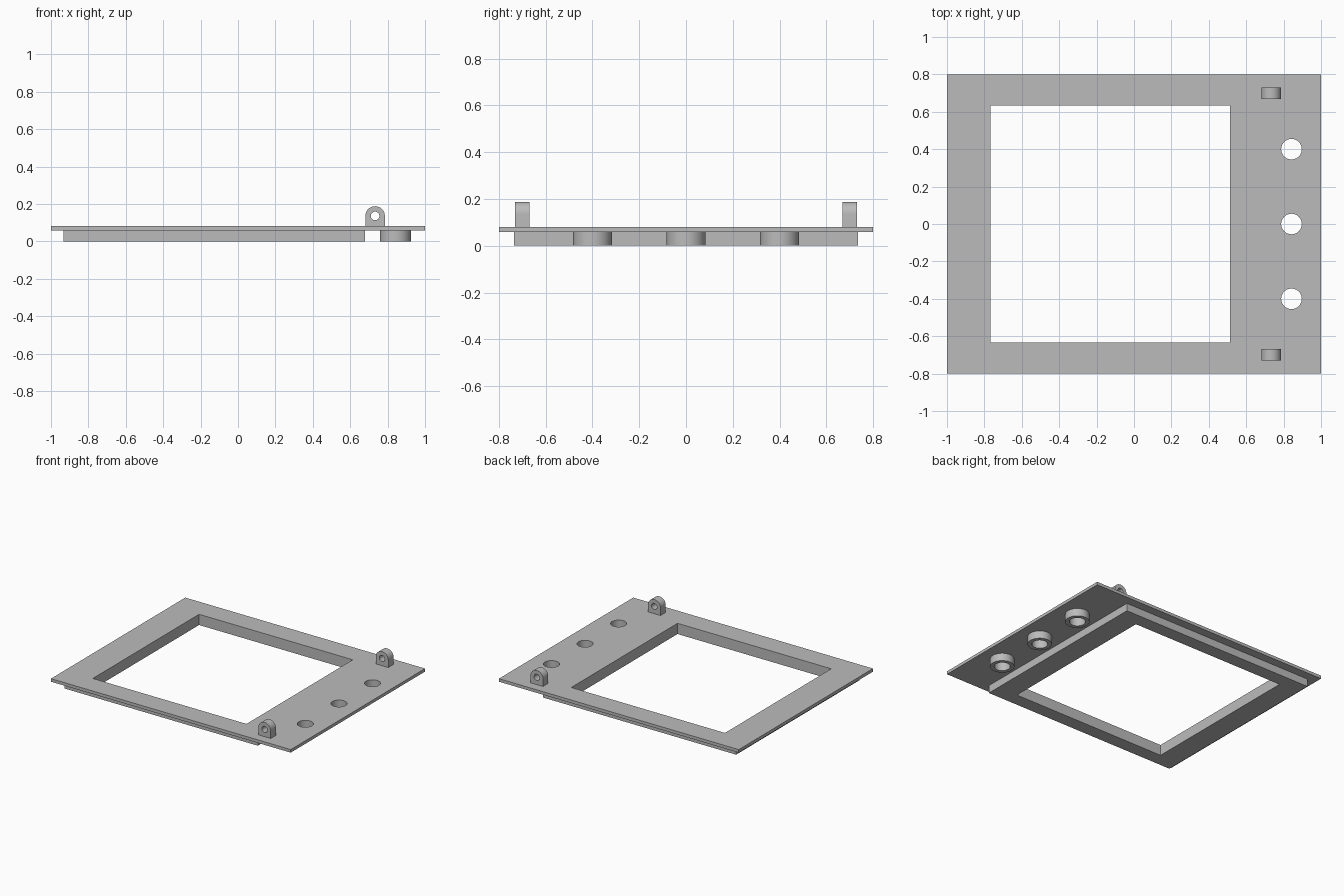
import bpy
import bmesh
from math import sin, cos, pi, radians
from mathutils import Matrix

cube = bpy.data.objects.get("Cube")
if cube:
    bpy.data.objects.remove(cube, do_unlink=True)

grey = bpy.data.materials.new("light grey")
grey.use_nodes = True
colour = (0.5, 0.5, 0.5, 1)
grey.diffuse_color = colour
grey.node_tree.nodes["Principled BSDF"].inputs["Base Color"].default_value = colour


def rect(x0, x1, y):
    return [(x0, -y), (x1, -y), (x1, y), (x0, y)]


def arc(cx, cy, r, sweep=2 * pi, steps=48):
    count = steps if sweep == 2 * pi else steps + 1
    return [(cx + r * cos(sweep * i / steps), cy + r * sin(sweep * i / steps))
            for i in range(count)]


def slab(name, loops, thickness, matrix):
    """Extrude an outline with holes, centred on its own plane, then place it."""
    curve = bpy.data.curves.new(name + "_outline", 'CURVE')
    curve.dimensions = '2D'
    curve.fill_mode = 'BOTH'
    curve.extrude = thickness / 2
    for loop in loops:
        spline = curve.splines.new('POLY')
        spline.points.add(len(loop) - 1)
        for point, (x, y) in zip(spline.points, loop):
            point.co = (x, y, 0, 1)
        spline.use_cyclic_u = True
    helper = bpy.data.objects.new(name + "_outline", curve)
    bpy.context.collection.objects.link(helper)
    bpy.context.view_layer.update()
    graph = bpy.context.evaluated_depsgraph_get()
    mesh = bpy.data.meshes.new_from_object(helper.evaluated_get(graph))
    bpy.data.objects.remove(helper, do_unlink=True)

    bm = bmesh.new()
    bm.from_mesh(mesh)
    bmesh.ops.remove_doubles(bm, verts=bm.verts, dist=0.0001)
    bm.transform(matrix)
    bmesh.ops.recalc_face_normals(bm, faces=bm.faces)
    bm.to_mesh(mesh)
    bm.free()
    mesh.name = name
    mesh.materials.clear()
    mesh.materials.append(grey)
    obj = bpy.data.objects.new(name, mesh)
    bpy.context.collection.objects.link(obj)
    bpy.ops.object.select_all(action='DESELECT')
    obj.select_set(True)
    bpy.context.view_layer.objects.active = obj
    bpy.ops.object.shade_smooth_by_angle(angle=radians(30))
    return obj


def flat(name, loops, z0, z1):
    return slab(name, loops, z1 - z0, Matrix.Translation((0, 0, (z0 + z1) / 2)))


PLATE_BOTTOM, PLATE_TOP = 0.058, 0.081
BUSH_X, BUSH_R, HOLE_R = 0.842, 0.083, 0.055
bush_rows = {"front": -0.4, "middle": 0, "back": 0.4}
window = rect(-0.768, 0.514, 0.633)

# Cover plate with the window and three round holes
holes = [arc(BUSH_X, y, HOLE_R) for y in bush_rows.values()]
flat("cover_plate", [rect(-1, 1, 0.8), window] + holes, PLATE_BOTTOM, PLATE_TOP)

# Raised rim under the plate, around the same window
flat("lower_frame", [rect(-0.933, 0.68, 0.735), window], 0, PLATE_BOTTOM)

# Bushings under the round holes
for row, y in bush_rows.items():
    flat(row + "_bushing", [arc(BUSH_X, y, BUSH_R), arc(BUSH_X, y, HOLE_R)],
         0, PLATE_BOTTOM)

# Round-topped hinge lugs standing on the plate
LUG_X, LUG_R, LUG_Z = 0.733, 0.052, 0.136
lug_outline = arc(LUG_X, LUG_Z, LUG_R, pi, 24) + [
    (LUG_X - LUG_R, PLATE_TOP), (LUG_X + LUG_R, PLATE_TOP)]
lug_hole = arc(LUG_X, LUG_Z, 0.023, steps=32)
for side, y in (("front", -0.7), ("back", 0.7)):
    slab(side + "_hinge_lug", [lug_outline, lug_hole], 0.062,
         Matrix.Translation((0, y, 0)) @ Matrix.Rotation(pi / 2, 4, 'X'))
